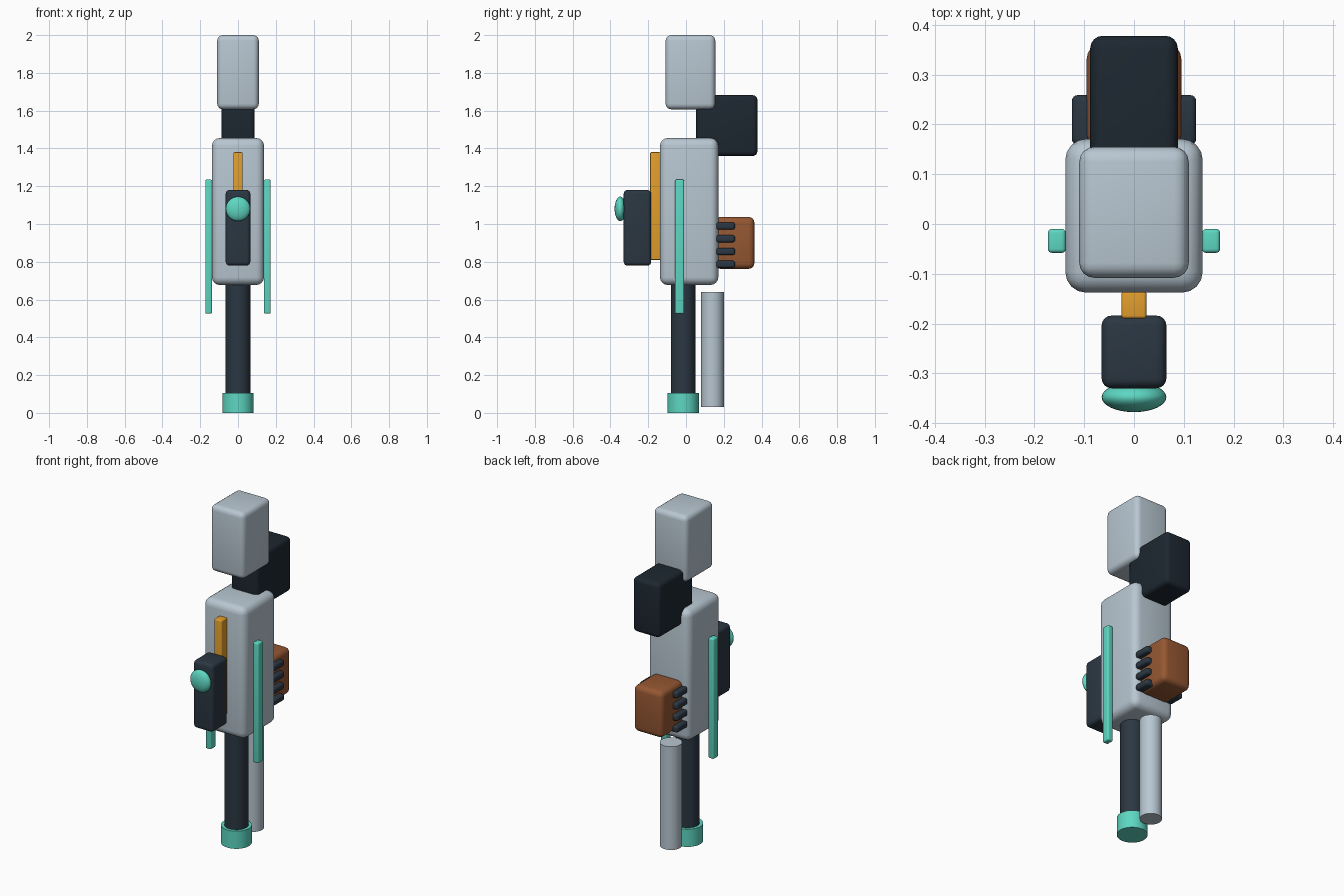
import bpy, math

if "Cube" in bpy.data.objects:
    bpy.data.objects.remove(bpy.data.objects["Cube"])


def material(name, rgb):
    m = bpy.data.materials.new(name)
    m.diffuse_color = (*rgb, 1)
    m.use_nodes = True
    m.node_tree.nodes["Principled BSDF"].inputs["Base Color"].default_value = m.diffuse_color
    return m


PALE = material("pale_metal", (0.48, 0.57, 0.64))
SLATE = material("slate", (0.024, 0.038, 0.055))
BLACK = material("dark_slate", (0.012, 0.020, 0.030))
TEAL = material("teal", (0.11, 0.68, 0.54))
AMBER = material("amber", (0.76, 0.34, 0.025))
COPPER = material("copper", (0.30, 0.095, 0.032))


def finish(ob, name, mat):
    ob.name = name
    ob.data.materials.append(mat)
    bpy.ops.object.shade_smooth_by_angle(angle=math.radians(35))
    return ob


def box(name, lo, hi, bevel, mat):
    """Rounded box between two corners."""
    mid = [(a + b) / 2 for a, b in zip(lo, hi)]
    bpy.ops.mesh.primitive_cube_add(size=1, location=mid)
    ob = bpy.context.object
    ob.scale = [b - a for a, b in zip(lo, hi)]
    bpy.ops.object.transform_apply(location=False, rotation=False, scale=True)
    mod = ob.modifiers.new("round", 'BEVEL')
    mod.width, mod.segments = bevel, 4
    bpy.ops.object.modifier_apply(modifier=mod.name)
    return finish(ob, name, mat)


def post(name, y, radius, z0, z1, mat):
    """Upright cylinder on the centre line."""
    bpy.ops.mesh.primitive_cylinder_add(vertices=32, radius=radius, depth=z1 - z0,
                                        location=(0, y, (z0 + z1) / 2))
    return finish(bpy.context.object, name, mat)


# Head, rear neck block and body
box("head", (-0.11, -0.108, 1.607), (0.11, 0.155, 2.0), 0.03, PALE)
box("neck_block", (-0.088, 0.053, 1.36), (0.088, 0.378, 1.682), 0.025, BLACK)
box("body", (-0.138, -0.138, 0.677), (0.138, 0.171, 1.455), 0.042, PALE)

# Front strip, chest pod and lens
box("front_strip", (-0.025, -0.19, 0.81), (0.025, -0.135, 1.38), 0.006, AMBER)
box("chest_pod", (-0.065, -0.33, 0.78), (0.065, -0.184, 1.18), 0.02, SLATE)
bpy.ops.mesh.primitive_uv_sphere_add(segments=32, ring_count=16, radius=1,
                                     location=(0, -0.348, 1.08))
bpy.context.object.scale = (0.065, 0.03, 0.065)
finish(bpy.context.object, "lens", TEAL)

# Side rails
for side, x in (("left", -0.155), ("right", 0.155)):
    box(side + "_rail", (x - 0.018, -0.058, 0.525), (x + 0.018, -0.01, 1.235), 0.008, TEAL)

# Rear pack with vent slats
box("rear_pack", (-0.095, 0.15, 0.763), (0.095, 0.362, 1.037), 0.03, COPPER)
for i in range(4):
    z = 0.787 + 0.0675 * i
    box(f"vent_slat_{i + 1}", (-0.125, 0.159, z - 0.019), (0.125, 0.259, z + 0.019),
        0.012, SLATE)

# Leg, foot and hanging tube
post("leg", -0.015, 0.065, 0.09, 0.70, SLATE)
post("foot", -0.015, 0.083, 0.0, 0.104, TEAL)
post("rear_tube", 0.14, 0.06, 0.03, 0.64, PALE)
